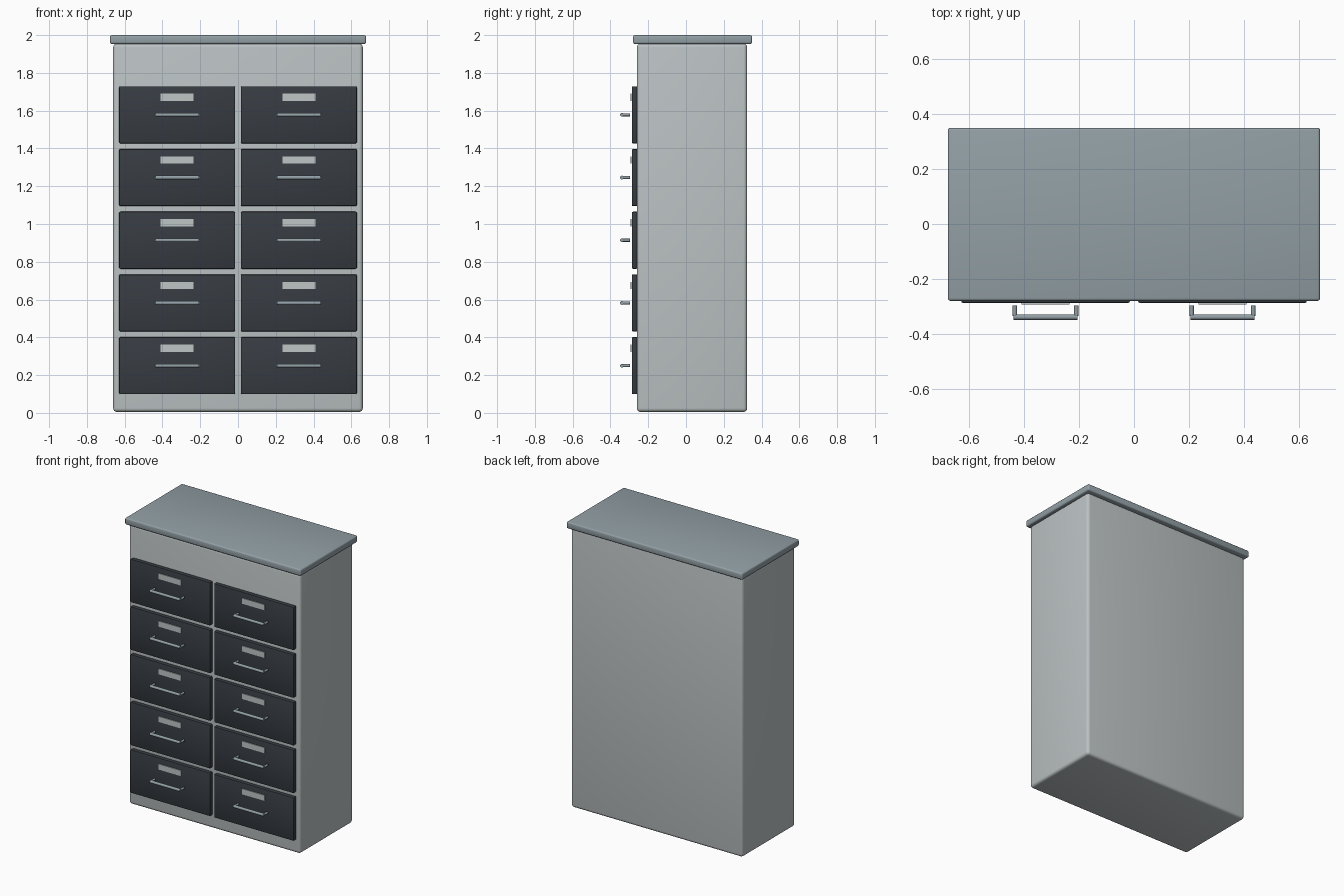
import bpy
import math

if "Cube" in bpy.data.objects:
    bpy.data.objects.remove(bpy.data.objects["Cube"])


def material(name, rgb):
    m = bpy.data.materials.new(name)
    m.diffuse_color = (*rgb, 1)
    m.use_nodes = True
    m.node_tree.nodes["Principled BSDF"].inputs["Base Color"].default_value = m.diffuse_color
    return m


LIGHT = material("light grey paint", (0.50, 0.54, 0.55))
SLATE = material("slate grey metal", (0.29, 0.35, 0.38))
DARK = material("charcoal paint", (0.038, 0.045, 0.055))
LABEL = material("label grey", (0.52, 0.56, 0.56))


def finish(name, mat):
    ob = bpy.context.object
    ob.name = name
    ob.data.materials.append(mat)
    bpy.ops.object.shade_smooth_by_angle(angle=math.radians(40))
    return ob


def box(name, mat, x, y, z, bevel=0, segments=3):
    """Box from (min, max) ranges with optional rounded edges."""
    ranges = (x, y, z)
    bpy.ops.mesh.primitive_cube_add(size=1, location=[(a + b) / 2 for a, b in ranges])
    bpy.context.object.scale = [b - a for a, b in ranges]
    bpy.ops.object.transform_apply(location=False, rotation=False, scale=True)
    if bevel:
        mod = bpy.context.object.modifiers.new("rounded edges", 'BEVEL')
        mod.width = bevel
        mod.segments = segments
        bpy.ops.object.modifier_apply(modifier=mod.name)
    return finish(name, mat)


def rod(name, mat, centre, radius, length, rotation):
    bpy.ops.mesh.primitive_cylinder_add(vertices=16, radius=radius, depth=length,
                                        location=centre, rotation=rotation)
    return finish(name, mat)


# Cabinet carcass and overhanging top
box("cabinet_body", LIGHT, (-0.661, 0.661), (-0.26, 0.324), (0.005, 1.955), 0.02, 4)
box("top_slab", SLATE, (-0.678, 0.678), (-0.28, 0.35), (1.953, 2.0), 0.01)

# Two columns of five drawers, each with a label plate and a bar handle
for side, cx in (("left", -0.322), ("right", 0.322)):
    for row in range(5):
        cz = 0.25 + row * 0.332
        tag = f"{side}_{row + 1}"
        box("drawer_front_" + tag, DARK, (cx - 0.307, cx + 0.307),
            (-0.287, -0.255), (cz - 0.151, cz + 0.151), 0.006, 2)
        box("label_plate_" + tag, LABEL, (cx - 0.087, cx + 0.087),
            (-0.293, -0.288), (cz + 0.073, cz + 0.112))
        rod("handle_bar_" + tag, SLATE, (cx, -0.339, cz), 0.010, 0.232,
            (0, math.pi / 2, 0))
        for end in (-1, 1):
            rod("handle_post_" + tag, SLATE, (cx + end * 0.112, -0.316, cz),
                0.008, 0.037, (math.pi / 2, 0, 0))
